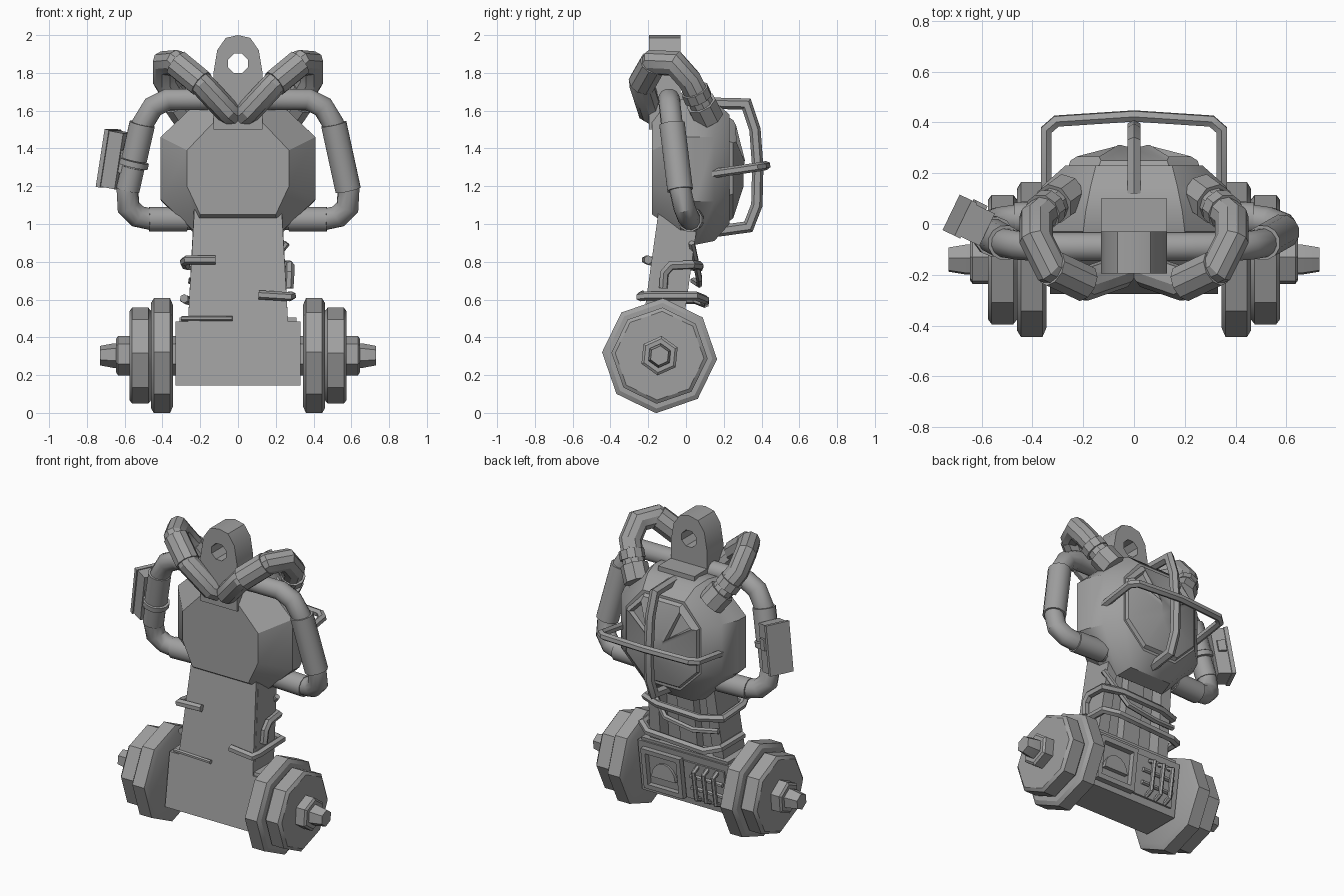
import bpy, bmesh, math
from mathutils import Vector, Matrix

if "Cube" in bpy.data.objects:
    bpy.data.objects.remove(bpy.data.objects["Cube"])

grey = bpy.data.materials.new("steel grey")
grey.diffuse_color = (0.35, 0.35, 0.35, 1)
grey.use_nodes = True
grey.node_tree.nodes["Principled BSDF"].inputs["Base Color"].default_value = grey.diffuse_color


def finish(name, bm):
    bmesh.ops.recalc_face_normals(bm, faces=bm.faces)
    me = bpy.data.meshes.new(name)
    bm.to_mesh(me)
    bm.free()
    me.materials.append(grey)
    ob = bpy.data.objects.new(name, me)
    bpy.context.collection.objects.link(ob)
    return ob


def loft(name, rings, work=None):
    """Skin equal-length point rings and cap both ends."""
    bm = bmesh.new()
    vs = [[bm.verts.new(p) for p in r] for r in rings]
    n = len(vs[0])
    for a, b in zip(vs, vs[1:]):
        for i in range(n):
            bm.faces.new((a[i], a[(i + 1) % n], b[(i + 1) % n], b[i]))
    bm.faces.new(vs[0])
    bm.faces.new(vs[-1])
    if work:
        work(bm)
    return finish(name, bm)


def tube(name, pts, r, sides=10, flat=1.0):
    """Mitred pipe along a path; flat squashes the section."""
    P = [Vector(p) for p in pts]
    D = [(b - a).normalized() for a, b in zip(P, P[1:])]
    u = D[0].cross(Vector((0, 0, 1)))
    if u.length < 0.1:
        u = Vector((1, 0, 0))
    u.normalize()
    w = D[0].cross(u)
    ang = [2 * math.pi * (i + 0.5) / sides for i in range(sides)]
    rings = [[P[0] + u * r * flat * math.cos(a) + w * r * math.sin(a) for a in ang]]
    for i in range(1, len(P)):
        d = D[i - 1]
        n = (d + D[i]).normalized() if i < len(D) else d
        rings.append([q + d * ((P[i] - q).dot(n) / d.dot(n)) for q in rings[-1]])
    return loft(name, rings)


def lean(z):
    """Front plane of the sloping neck and base."""
    return -0.295 + 0.14 * z


def box(name, x0, x1, z0, z1, d0, d1, x0t=None, x1t=None):
    """Block following the lean, d0..d1 behind the front plane."""
    x0t = x0 if x0t is None else x0t
    x1t = x1 if x1t is None else x1t
    return loft(name, [[(a, lean(z) + d0, z), (b, lean(z) + d0, z),
                        (b, lean(z) + d1, z), (a, lean(z) + d1, z)]
                       for a, b, z in ((x0, x1, z0), (x0t, x1t, z1))])


def mx(pts, s):
    return [(s * x, y, z) for x, y, z in pts]


# Wheels: stepped octagonal discs, hub and axle stub
def disc(name, s, prof, sides, rot):
    return loft(name, [[(s * x, -0.14 + r * math.sin(rot + 2 * math.pi * i / sides),
                         0.303 + r * math.cos(rot + 2 * math.pi * i / sides))
                        for i in range(sides)] for x, r in prof])


for s, side in ((-1, "left"), (1, "right")):
    disc(side + "_inner_wheel", s, [(.345, .27), (.36, .305), (.445, .305), (.46, .28)], 8, .06)
    disc(side + "_outer_wheel", s, [(.455, .23), (.475, .255), (.56, .255), (.575, .235)], 8, .06)
    disc(side + "_hub", s, [(.30, .105), (.635, .105), (.645, .09)], 6, .1)
    disc(side + "_axle_stub", s, [(.64, .065), (.66, .065), (.73, .052)], 6, .1)

# Base block with rear instrument panel
box("base_block", -.33, .33, .145, .485, 0, .25)
box("base_lid", -.31, .31, .485, .505, .01, .24)
for x0, x1, z0, z1 in ((.01, .29, .42, .45), (.01, .29, .18, .21), (.01, .04, .21, .42), (.26, .29, .21, .42)):
    box("gauge_frame", x0, x1, z0, z1, .24, .285)
box("panel_plate", -.29, 0, .19, .44, .24, .262)
loft("gauge_dial", [[(.15 + .085 * math.cos(math.pi * i / 8), lean(.3) + d,
                      .27 + .1 * math.sin(math.pi * i / 8)) for i in range(9)]
                    for d in (.23, .272)])
for x in (-.24, -.17, -.10):
    y = lean(.3) + .26
    tube("grille_bar", [(x, y - .02, .2), (x, y + .03, .22), (x, y + .06, .4), (x, y, .43)], .014, 6)
for z in (.27, .35):
    tube("grille_rail", [(-.28, lean(z) + .27, z), (-.05, lean(z) + .27, z)], .014, 6)

# Neck: front plate, side rails and a central post behind
box("neck_plate", -.265, .265, .48, 1.1, 0, .13, -.23, .23)
for s in (-1, 1):
    a, b = sorted((s * .265, s * .19))
    c, d = sorted((s * .23, s * .16))
    box("neck_rail", a, b, .48, 1.15, .02, .215, c, d)
box("neck_post", -.06, .06, .48, 1.1, .1, .19)

# Straps wrapped round the back of the neck
tube("lower_strap", [(.11, -.23, .625), (.27, -.24, .615), (.285, -.2, .62), (.275, .05, .62), (.2, .1, .60),
                     (-.2, .1, .58), (-.28, .05, .6), (-.285, -.17, .605)], .024, 6)
tube("upper_strap", [(-.12, -.2, .81), (-.27, -.21, .81), (-.285, -.17, .80), (-.275, .02, .78), (-.15, .07, .77),
                     (.15, .07, .78), (.265, .03, .785), (.275, -.08, .78), (.275, -.115, .74), (.27, -.12, .66)],
     .024, 6)
tube("rear_cable", [(-.26, .04, .7), (-.1, .07, .68), (.1, .07, .71), (.26, .03, .9)], .018, 6)
tube("base_cable", [(-.3, -.22, .5), (-.03, -.235, .5)], .013, 6)


# Main tank: octagonal sections along y, faceted rear dome with two windows
def octa(y, w, zs, bw, tw):
    z0, z1, z2, z3 = zs
    return [(x, y, z) for x, z in ((bw, z0), (w, z1), (w, z2), (tw, z3),
                                   (-tw, z3), (-w, z2), (-w, z1), (-bw, z0))]


def windows(bm):
    bmesh.ops.recalc_face_normals(bm, faces=bm.faces)
    pick = [f for f in bm.faces if f.calc_center_median().y > .25
            and abs(f.normal.x) > .1 and f.normal.z > .05]
    bmesh.ops.inset_individual(bm, faces=pick, thickness=.03, depth=.012)
    bmesh.ops.inset_individual(bm, faces=pick, thickness=.015, depth=-.025)


loft("tank", [octa(-.18, .27, (1.05, 1.2, 1.39, 1.6), .2, .07),
              octa(-.03, .41, (.95, 1.13, 1.46, 1.66), .22, .2),
              octa(.05, .405, (.89, 1.12, 1.46, 1.67), .17, .19),
              octa(.15, .36, (.91, 1.12, 1.46, 1.65), .15, .17),
              octa(.23, .27, (1.0, 1.15, 1.44, 1.58), .12, .15)])
loft("tank_dome", [octa(.22, .26, (1.01, 1.15, 1.44, 1.57), .12, .14),
                   octa(.25, .25, (1.03, 1.16, 1.43, 1.55), .12, .13),
                   octa(.305, .04, (1.2, 1.24, 1.3, 1.34), .02, .03)], windows)

# Lifting lug with hole
lug = loft("lifting_lug", [[(x, y, z) for x, z in
                            ((-.13, 1.5), (.13, 1.5), (.13, 1.8), (.11, 1.92), (.065, 1.985), (0, 2.0),
                             (-.065, 1.985), (-.11, 1.92), (-.13, 1.8))] for y in (-.195, -.03)])
cut = tube("lug_cutter", [(0, -.4, 1.85), (0, .2, 1.85)], .056, 8)
cut.hide_render = True
mod = lug.modifiers.new("hole", "BOOLEAN")
mod.object, mod.solver = cut, "EXACT"
bpy.context.view_layer.objects.active = lug
bpy.ops.object.modifier_apply(modifier="hole")
bpy.data.objects.remove(cut)
loft("lug_foot", [[(x, y, z) for x, y in ((-.13, -.1), (.13, -.1), (.13, .1), (-.13, .1))]
                  for z in (1.5, 1.69)])

# Hoses: side arms and looping horns, mirrored
for s, side in ((-1, "left"), (1, "right")):
    tube(side + "_arm_hose", mx([(.08, -.09, 1.66), (.37, -.09, 1.66), (.45, -.085, 1.62), (.505, -.075, 1.53),
                                 (.585, -.03, 1.18), (.58, -.01, 1.09), (.53, .01, 1.04), (.46, .02, 1.025),
                                 (.2, .03, 1.025)], s), .058, 12)
    tube(side + "_arm_cuff", mx([(.27, .03, 1.025), (.47, .02, 1.025)], s), .066, 12)
    horn = [(.01, -.12, 1.56), (.06, -.19, 1.6), (.19, -.235, 1.74), (.33, -.17, 1.855), (.385, -.06, 1.85),
            (.385, .02, 1.76), (.28, .11, 1.58)]
    tube(side + "_horn_hose", mx(horn, s), .066, 10)
    tube(side + "_horn_front_cuff", mx([(.195, -.233, 1.745), (.325, -.172, 1.852)], s), .075, 10)
    tube(side + "_horn_socket", mx([(.36, .045, 1.71), (.335, .065, 1.665)], s), .076, 10)
    tube(side + "_horn_flange", mx([(.315, .08, 1.64), (.26, .12, 1.56)], s), .083, 8)

tube("right_sleeve", [(.507, -.074, 1.53), (.583, -.031, 1.18)], .07, 12)
tube("left_sleeve", [(-.507, -.074, 1.53), (-.55, -.05, 1.34)], .07, 12)
tube("left_clamp", [(-.549, -.05, 1.335), (-.556, -.047, 1.305)], .08, 12)
tube("left_lower_sleeve", [(-.556, -.047, 1.3), (-.583, -.031, 1.18)], .064, 12)

# Control box on the left sleeve
M = Matrix.Translation((-.645, .01, 1.34)) @ Matrix.Rotation(-.45, 4, 'Z') @ Matrix.Rotation(.17, 4, 'Y')


def block(name, cx, cy, cz, sx, sy, sz):
    bm = bmesh.new()
    bmesh.ops.create_cube(bm, size=1, matrix=M @ Matrix.Translation((cx, cy, cz)) @ Matrix.Diagonal((sx, sy, sz, 1)))
    return finish(name, bm)


block("control_box", 0, 0, 0, .1, .14, .3)
block("control_box_lid", -.045, 0, 0, .025, .155, .31)
block("control_box_button", 0, .075, .03, .05, .02, .07)
block("control_box_mount", .06, -.02, 0, .06, .08, .12)

# Roll bars guarding the dome
tube("cross_bar", [(-.345, .13, 1.265), (-.345, .37, 1.3), (-.305, .405, 1.305), (0, .425, 1.31),
                   (.305, .405, 1.305), (.345, .37, 1.3), (.345, .13, 1.265)], .024, 6)
tube("upright_bar", [(0, .12, 1.64), (0, .32, 1.635), (0, .365, 1.5), (0, .38, 1.3), (0, .375, 1.1),
                     (0, .33, .985), (0, .15, .96)], .03, 6)

# Smooth round parts, keep edges crisp
bpy.ops.object.select_all(action="SELECT")
bpy.ops.object.shade_smooth_by_angle(angle=math.radians(32))
